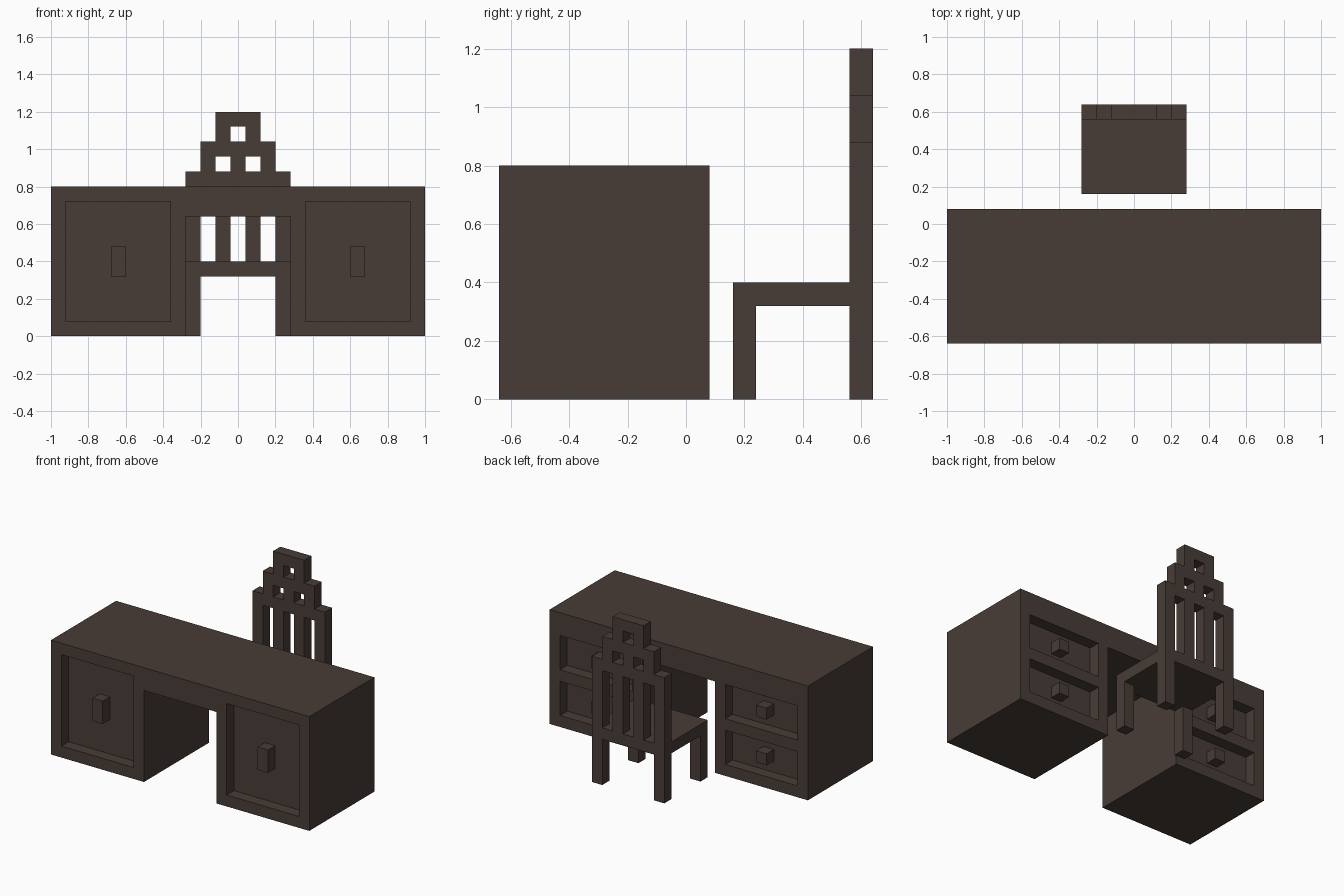
import bpy, bmesh

if "Cube" in bpy.data.objects:
    bpy.data.objects.remove(bpy.data.objects["Cube"])

wood = bpy.data.materials.new("dark walnut")
wood.diffuse_color = (0.065, 0.046, 0.037, 1)
wood.use_nodes = True
wood.node_tree.nodes["Principled BSDF"].inputs["Base Color"].default_value = wood.diffuse_color


def add_box(bm, x, y, z, open_side=None):
    """Box from (min, max) ranges; open_side drops the hidden face with that normal."""
    v = [bm.verts.new((a, b, c)) for a in x for b in y for c in z]
    sides = {"-x": (0, 1, 3, 2), "+x": (4, 6, 7, 5), "-y": (0, 4, 5, 1),
             "+y": (2, 3, 7, 6), "-z": (0, 2, 6, 4), "+z": (1, 5, 7, 3)}
    for name, ids in sides.items():
        if name != open_side:
            bm.faces.new([v[i] for i in ids])


def finish(bm, name, helper=False):
    mesh = bpy.data.meshes.new(name)
    bm.to_mesh(mesh)
    bm.free()
    ob = bpy.data.objects.new(name, mesh)
    bpy.context.collection.objects.link(ob)
    mesh.materials.append(wood)
    ob.hide_render = helper
    if helper:
        ob.hide_viewport = True
        ob.display_type = 'WIRE'
    return ob


def boxes(name, items, helper=False):
    bm = bmesh.new()
    for it in items:
        add_box(bm, *it)
    return finish(bm, name, helper)


def extrude_y(name, outline, y0, y1):
    """Front-view outline (x, z), anticlockwise seen from -y, extruded along y."""
    bm = bmesh.new()
    face = bm.faces.new([bm.verts.new((x, y0, z)) for x, z in outline])
    ext = bmesh.ops.extrude_face_region(bm, geom=[face], use_keep_orig=True)
    for v in ext["geom"]:
        if isinstance(v, bmesh.types.BMVert):
            v.co.y = y1
    bmesh.ops.recalc_face_normals(bm, faces=bm.faces)
    return finish(bm, name)


def cut(ob, cutter):
    mod = ob.modifiers.new("cut", 'BOOLEAN')
    mod.operation = 'DIFFERENCE'
    mod.solver = 'EXACT'
    mod.object = cutter


def mirrored(half):
    """Right half of an outline, bottom to top, plus its mirror image."""
    return half + [(-x, z) for x, z in reversed(half)]


FRONT, BACK, D = -0.64, 0.08, 0.08
both = [(0.36, 0.92), (-0.92, -0.36)]
knob_x = [(0.60, 0.68), (-0.68, -0.60)]
drawers = [0.08, 0.40]

# desk body with knee hole
desk = extrude_y("desk_body", mirrored([(0.28, 0.64), (0.28, 0), (1, 0), (1, 0.8)]), FRONT, BACK)

# recessed cupboard panels in front, two drawers per side at the back
recess = [(x, (FRONT - 0.1, FRONT + D), (0.08, 0.72)) for x in both]
recess += [(x, (BACK - D, BACK + 0.1), (z, z + 0.24)) for x in both for z in drawers]
cut(desk, boxes("recess_cutter", recess, True))

# handles, flush with the frame
boxes("cupboard_handles", [(x, (FRONT, FRONT + D), (0.32, 0.48), "+y") for x in knob_x])
boxes("drawer_knobs", [(x, (BACK - D, BACK), (z + 0.08, z + 0.16), "-y")
                       for x in knob_x for z in drawers])

# chair back: stepped top running down into the rear legs
back = extrude_y("chair_back", mirrored([
    (0.20, 0.32), (0.20, 0), (0.28, 0), (0.28, 0.88), (0.20, 0.88),
    (0.20, 1.04), (0.12, 1.04), (0.12, 1.20)]), 0.56, 0.64)

# slots and small windows, as (centre x, bottom, top)
holes = [(x, 0.40, 0.80) for x in (-0.16, 0, 0.16)]
holes += [(x, 0.88, 0.96) for x in (-0.08, 0.08)] + [(0, 1.04, 1.12)]
cut(back, boxes("slot_cutter", [((x - 0.04, x + 0.04), (0.5, 0.7), (a, b))
                                for x, a, b in holes], True))

# seat and front legs
boxes("chair_seat", [((-0.28, 0.28), (0.16, 0.56), (0.32, 0.40), "+y")])
boxes("front_legs", [(x, (0.16, 0.24), (0, 0.32), "+z")
                     for x in ((-0.28, -0.20), (0.20, 0.28))])

# centre the whole model on y = 0 (it already spans -0.64 to 0.64)
